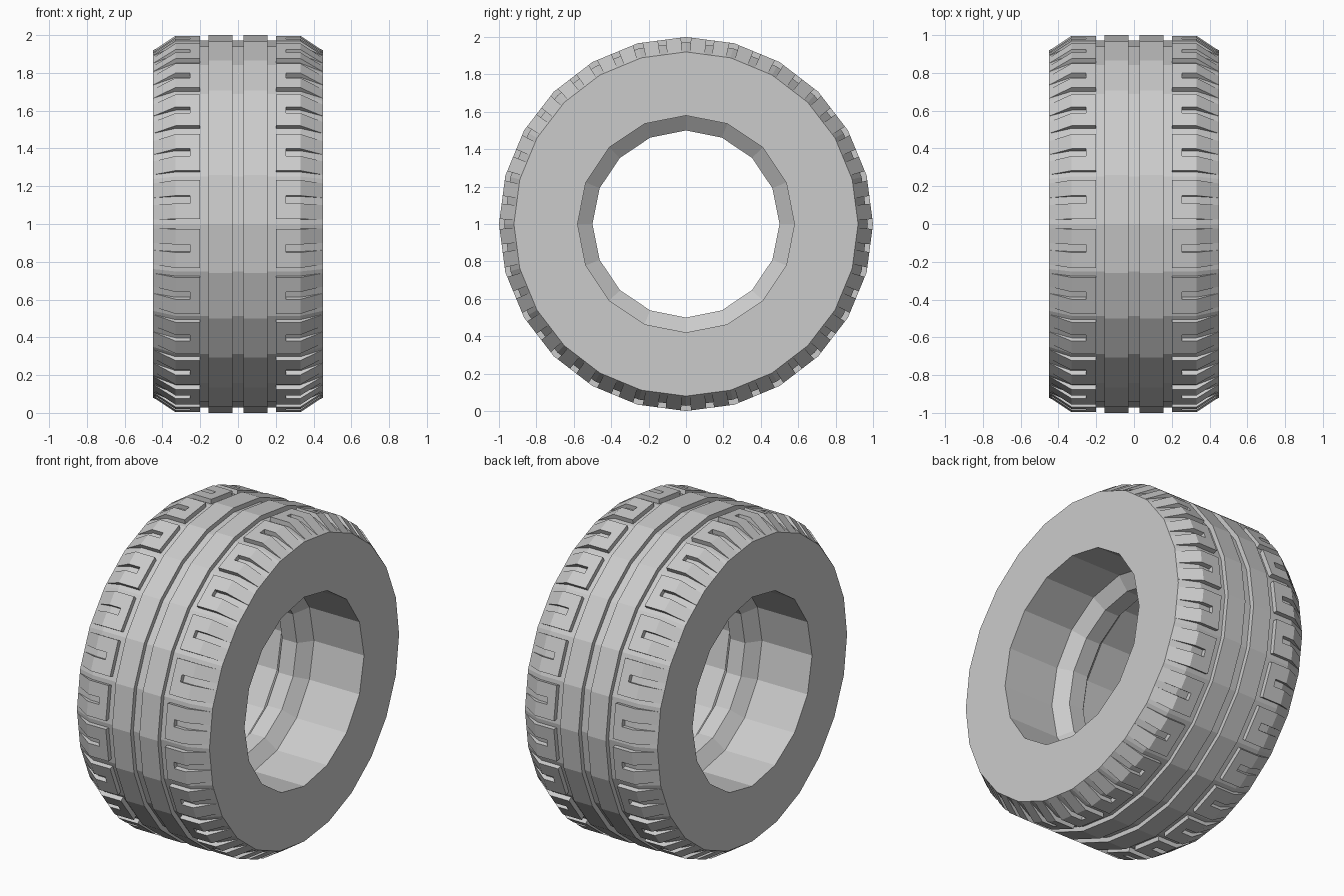
import bpy
import bmesh
from math import cos, sin, tau

cube = bpy.data.objects.get("Cube")
if cube:
    bpy.data.objects.remove(cube)

OUTER_SIDES, BORE_SIDES = 24, 16
HALF, SHOULDER = 0.45, 0.33
TOP, BASE, EDGE = 1.0, 0.972, 0.92

rubber = bpy.data.materials.new("grey rubber")
rubber.use_nodes = True
color = (0.6, 0.6, 0.6, 1)
rubber.diffuse_color = color
rubber.node_tree.nodes["Principled BSDF"].inputs["Base Color"].default_value = color


def finish(bm, name):
    bmesh.ops.recalc_face_normals(bm, faces=bm.faces)
    mesh = bpy.data.meshes.new(name)
    bm.to_mesh(mesh)
    bm.free()
    mesh.materials.append(rubber)
    obj = bpy.data.objects.new(name, mesh)
    bpy.context.collection.objects.link(obj)
    return obj


def mirrored(half):
    """Complete a profile running from the right edge to the middle."""
    return half + [(-x, r) for x, r in reversed(half)]


def lathe(bm, profile, sides):
    """Revolve (x, radius) points about the axle; return the two end loops."""
    rings = []
    for x, r in profile:
        rings.append([bm.verts.new((x, r * sin(tau * i / sides), 1 + r * cos(tau * i / sides)))
                      for i in range(sides)])
    for a, b in zip(rings, rings[1:]):
        for i in range(sides):
            j = (i + 1) % sides
            bm.faces.new((a[i], a[j], b[j], b[i]))
    return rings[0], rings[-1]


def loop_edges(bm, ring):
    return [bm.edges.get((ring[i - 1], ring[i])) for i in range(len(ring))]


# Tyre body: grooved outside, stepped bore, flat sidewalls
bm = bmesh.new()
outside = mirrored([(HALF, EDGE), (SHOULDER, BASE), (0.155, BASE), (0.155, TOP),
                    (0.03, TOP), (0.03, BASE)])
bore = mirrored([(HALF, 0.58), (0.11, 0.58), (0.05, 0.5)])
outer_ends = lathe(bm, outside, OUTER_SIDES)
bore_ends = lathe(bm, bore, BORE_SIDES)
for outer, inner in zip(outer_ends, bore_ends):
    bmesh.ops.triangle_fill(bm, edges=loop_edges(bm, outer) + loop_edges(bm, inner),
                            use_beauty=True)
bmesh.ops.dissolve_limit(bm, angle_limit=0.01, verts=bm.verts, edges=bm.edges)
finish(bm, "tyre_body")


# Shoulder tread: one U-shaped block on each facet, open to the sidewall
XS = (0.2, 0.255, SHOULDER, HALF)
US = (0.1, 0.42, 0.58, 0.9)


def facet_point(side, facet, x, u, r):
    """Point at fraction u along a facet of the outer polygon."""
    a, b = tau * facet / OUTER_SIDES, tau * (facet + 1) / OUTER_SIDES
    y = sin(a) * (1 - u) + sin(b) * u
    z = cos(a) * (1 - u) + cos(b) * u
    return (side * x, r * y, 1 + r * z)


def add_block(bm, side, facet):
    def layer(height):
        return {(i, k): bm.verts.new(facet_point(side, facet, x, u, EDGE if x == HALF else height))
                for i, x in enumerate(XS) for k, u in enumerate(US)
                }
    top, low = layer(TOP), layer(BASE - 0.001)
    borders = set()
    for i in range(3):
        for k in range(3):
            if k == 1 and i > 0:
                continue        # the open slot
            cell = [(i, k), (i + 1, k), (i + 1, k + 1), (i, k + 1)]
            bm.faces.new([top[c] for c in cell])
            for edge in zip(cell, cell[1:] + cell[:1]):
                if edge[::-1] in borders:
                    borders.remove(edge[::-1])
                else:
                    borders.add(edge)
    for p, q in borders:
        if not p[0] == q[0] == 3:
            bm.faces.new((top[q], top[p], low[p], low[q]))


for side, name in ((1, "left_tread_blocks"), (-1, "right_tread_blocks")):
    bm = bmesh.new()
    for facet in range(OUTER_SIDES):
        add_block(bm, side, facet)
    bmesh.ops.remove_doubles(bm, verts=bm.verts, dist=0.0001)
    bmesh.ops.dissolve_limit(bm, angle_limit=0.01, verts=bm.verts, edges=bm.edges)
    finish(bm, name)
